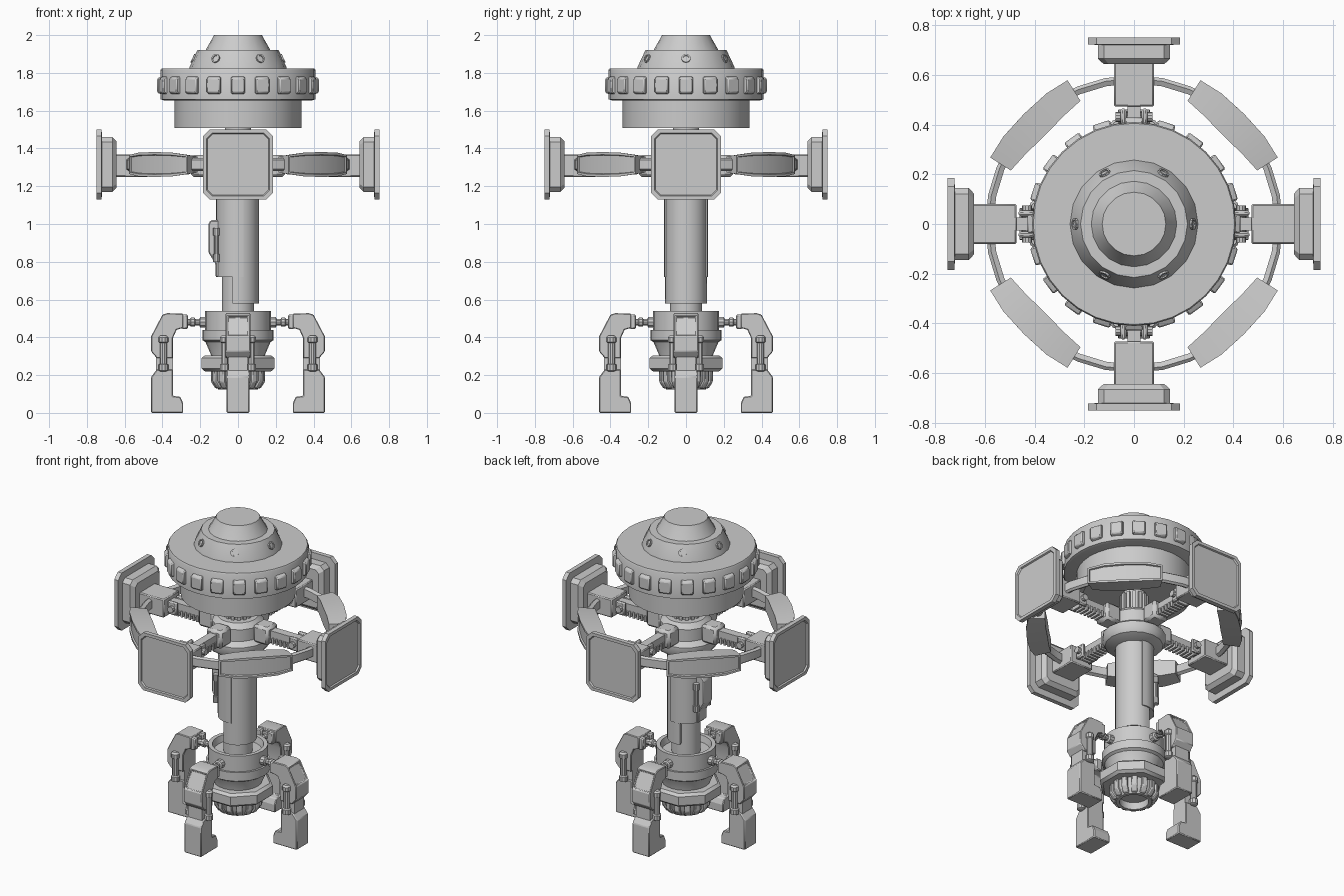
import bpy, bmesh
from math import sin, cos, pi, radians
from mathutils import Vector

if "Cube" in bpy.data.objects:
    bpy.data.objects.remove(bpy.data.objects["Cube"])


def loft(name, rings, closed=False, cap=True, sharp=32):
    """Skin a list of equal-length point rings into one object."""
    bm = bmesh.new()
    vs = [[bm.verts.new(p) for p in r] for r in rings]
    n = len(vs[0])
    pairs = list(zip(vs, vs[1:])) + ([(vs[-1], vs[0])] if closed else [])
    for a, b in pairs:
        for i in range(n):
            j = (i + 1) % n
            bm.faces.new((a[i], a[j], b[j], b[i]))
    if cap and not closed:
        bm.faces.new(vs[0])
        bm.faces.new(vs[-1])
    bmesh.ops.recalc_face_normals(bm, faces=bm.faces)
    for f in bm.faces:
        f.smooth = True
    for e in bm.edges:
        e.smooth = e.calc_face_angle(0) < radians(sharp)
    me = bpy.data.meshes.new(name)
    bm.to_mesh(me)
    bm.free()
    ob = bpy.data.objects.new(name, me)
    bpy.context.collection.objects.link(ob)
    return ob


def lathe(name, prof, n=24, at=(0, 0, 0), axis='z', closed=False, turn=0):
    rings = []
    for r, h in prof:
        pts = [(r * cos(turn + 2 * pi * i / n), r * sin(turn + 2 * pi * i / n)) for i in range(n)]
        rings.append([Vector(at) + (Vector((a, b, h)) if axis == 'z' else
                      Vector((h, a, b)) if axis == 'x' else Vector((a, h, b))) for a, b in pts])
    return loft(name, rings, closed)


def prism_y(name, pts, half, y=0):
    return loft(name, [[(x, y + s * half, z) for x, z in pts] for s in (-1, 1)], sharp=20)


def prism_z(name, pts, z0, z1):
    return loft(name, [[(x, y, z) for x, y in pts] for z in (z0, z1)])


def box(name, x0, x1, y0, y1, z0, z1):
    return prism_z(name, [(x0, y0), (x1, y0), (x1, y1), (x0, y1)], z0, z1)


def bevel(ob, w):
    m = ob.modifiers.new("edge", 'BEVEL')
    m.width, m.segments, m.limit_method = w, 1, 'ANGLE'
    return ob


def recess(ob, test, thick, depth):
    bm = bmesh.new()
    bm.from_mesh(ob.data)
    bm.normal_update()
    fs = [f for f in bm.faces if test(f)]
    bmesh.ops.inset_region(bm, faces=fs, thickness=thick)
    bmesh.ops.inset_region(bm, faces=fs, thickness=.003, depth=-depth)
    for e in bm.edges:
        e.smooth = e.calc_face_angle(0) < radians(25)
    bm.to_mesh(ob.data)
    bm.free()
    return ob


def around(ob, n, start=0):
    """Repeat an object n times around the z axis."""
    ob.rotation_euler.z = start
    for k in range(1, n):
        c = ob.copy()
        c.rotation_euler.z = start + 2 * pi * k / n
        bpy.context.collection.objects.link(c)


def arc(r0, r1, a0, a1, n=14):
    a = [radians(a0 + (a1 - a0) * i / n) for i in range(n + 1)]
    return [(r1 * cos(t), r1 * sin(t)) for t in a] + [(r0 * cos(t), r0 * sin(t)) for t in reversed(a)]


# Head: drum, wide disc, stepped dome
lathe("head_drum", [(.30, 1.52), (.30, 1.507), (.335, 1.507), (.335, 1.66)], 32)
lathe("head_disc", [(.395, 1.655), (.41, 1.66), (.41, 1.815), (.405, 1.823)], 32)
lathe("head_dome", [(.26, 1.81), (.255, 1.835), (.215, 1.92), (.172, 1.92), (.135, 1.985), (.128, 2.0)], 20)
around(bevel(prism_y("disc_block", [(.40, 1.685), (.428, 1.695), (.428, 1.77), (.40, 1.785)], .037), .006), 20)
port = lathe("dome_port", [(.024, -.01), (.024, .006), (.016, .006), (.016, 0)], 10)
for k in range(6):
    c = port if k == 0 else port.copy()
    if k:
        bpy.context.collection.objects.link(c)
    t = k * pi / 3
    c.location = (.236 * cos(t), .236 * sin(t), 1.876)
    c.rotation_euler = (0, radians(65), t)

# Neck and hub
lathe("neck", [(.07, 1.2), (.07, 1.52)], 20)
around(box("neck_rib", .06, .085, -.01, .01, 1.36, 1.5), 14)
lathe("hub", [(.11, 1.15), (.17, 1.175), (.185, 1.2), (.185, 1.24), (.15, 1.265),
              (.15, 1.34), (.12, 1.37), (.09, 1.37)], 16)

# Four arms carrying square panels
around(bevel(box("arm_bracket", .14, .25, -.055, .055, 1.25, 1.365), .015), 4)
around(box("arm_beam", .2, .5, -.026, .026, 1.285, 1.342), 4)
for i in range(7):
    around(box("arm_tooth", .26 + i * .028, .274 + i * .028, -.033, .033, 1.262, 1.30), 4)
for s in (-1, 1):
    around(bevel(box("arm_clevis", .40, .465, s * .043 - .012, s * .043 + .012, 1.27, 1.355), .008), 4)
around(lathe("arm_pin", [(.02, -.075), (.02, .075)], 10, (.43, 0, 1.312), 'y'), 4)
around(bevel(box("panel_mount", .472, .66, -.08, .08, 1.25, 1.368), .006), 4)


def square(x, h, c):
    return [(x, a, 1.315 + b) for a, b in ((h, h - c), (h - c, h), (c - h, h), (-h, h - c),
                                          (-h, c - h), (c - h, -h), (h - c, -h), (h, c - h))]


around(loft("square_panel", [square(.643, .122, .02), square(.665, .145, .025), square(.72, .145, .025),
            square(.722, .185, .035), square(.75, .185, .035), square(.75, .166, .03),
            square(.741, .162, .03)], sharp=20), 4)

# Ring and its four diagonal armour segments
lathe("ring", [(.565, 1.29), (.585, 1.28), (.598, 1.29), (.598, 1.34), (.585, 1.35), (.565, 1.34)], 32, closed=True)
segs = []
for a, ri, ro, h in ((23.5, .54, .637, .05), (33, .518, .632, .063), (45, .505, .626, .066),
                     (57, .518, .632, .063), (66.5, .54, .637, .05)):
    t = radians(a)
    u = radians(a + (45 - a) * .06)
    segs.append([(r * cos(v), r * sin(v), 1.315 + s) for r, v, s in
                 ((ri, t, -h * .85), (ro, u, -h), (ro, u, h), (ri, t, h * .85))])
seg = recess(loft("ring_armour", segs, sharp=15),
             lambda f: f.normal.xy.dot(Vector((.707, .707))) > .8, .014, .01)
around(seg, 4)

# Column: core with two overlapping shells and a side box
lathe("column_core", [(.085, .45), (.085, 1.2)], 24)
prism_z("column_right_shell", arc(.07, .11, -106, 106), .58, 1.17)
prism_z("column_left_shell", arc(.07, .117, 75, 285), .72, 1.17)
bevel(prism_y("column_side_box", [(-.10, 1.02), (-.145, 1.02), (-.157, 1.0), (-.157, .85),
                                  (-.12, .79), (-.12, .72), (-.10, .72)], .045), .006)
for y in (-.06, .06):
    lathe("column_side_piston", [(.012, .80), (.018, .80), (.018, .84), (.012, .84), (.012, .94),
                                 (.018, .94), (.018, .98), (.012, .98)], 10, (-.115, y, 0))

# Base collar stack
lathe("base_collar", [(.10, .5), (.14, .5), (.15, .54), (.175, .54), (.175, .44), (.188, .44),
                      (.188, .385), (.172, .375), (.14, .30), (.14, .25)], 24)
lathe("base_flange", [(.15, .305), (.19, .305), (.208, .29), (.208, .235), (.19, .22), (.15, .22)], 8, turn=pi / 8)
lathe("base_nose", [(.13, .26), (.13, .17), (.11, .135), (.105, .125), (.085, .125), (.085, .17)], 24)
around(bevel(prism_y("nose_rib", [(.11, .23), (.143, .23), (.143, .165), (.12, .13), (.10, .13)], .018), .005), 14)

# Four claws with linkages and side pistons
around(lathe("claw_link", [(.028, .15), (.028, .20), (.017, .205), (.017, .225), (.025, .23), (.025, .25),
                           (.018, .255), (.018, .275), (.034, .275), (.034, .31)], 10, (0, 0, .48), 'x'), 4)
for s in (-1, 1):
    around(bevel(box("claw_clamp", .265, .30, s * .04 - .02, s * .04 + .02, .445, .52), .006), 4)
upper = prism_y("claw_upper", [(.29, .525), (.375, .528), (.40, .52), (.46, .405), (.46, .325), (.43, .29),
                               (.345, .29), (.345, .395), (.325, .44), (.29, .45)], .065)
recess(upper, lambda f: f.normal.x > .7 and f.normal.z > .3, .012, .012)
around(bevel(upper, .005), 4)
around(box("claw_middle", .345, .435, -.05, .05, .15, .31), 4)
lower = prism_y("claw_lower", [(.345, .23), (.43, .23), (.46, .19), (.46, 0), (.29, 0), (.29, .05),
                               (.305, .085), (.345, .09)], .06)
around(bevel(lower, .005), 4)
for s in (-1, 1):
    around(lathe("claw_piston", [(.016, .22), (.026, .225), (.026, .255), (.019, .26), (.019, .37), (.026, .375),
                                 (.026, .40), (.016, .41)], 10, (.395, s * .07, 0)), 4)
